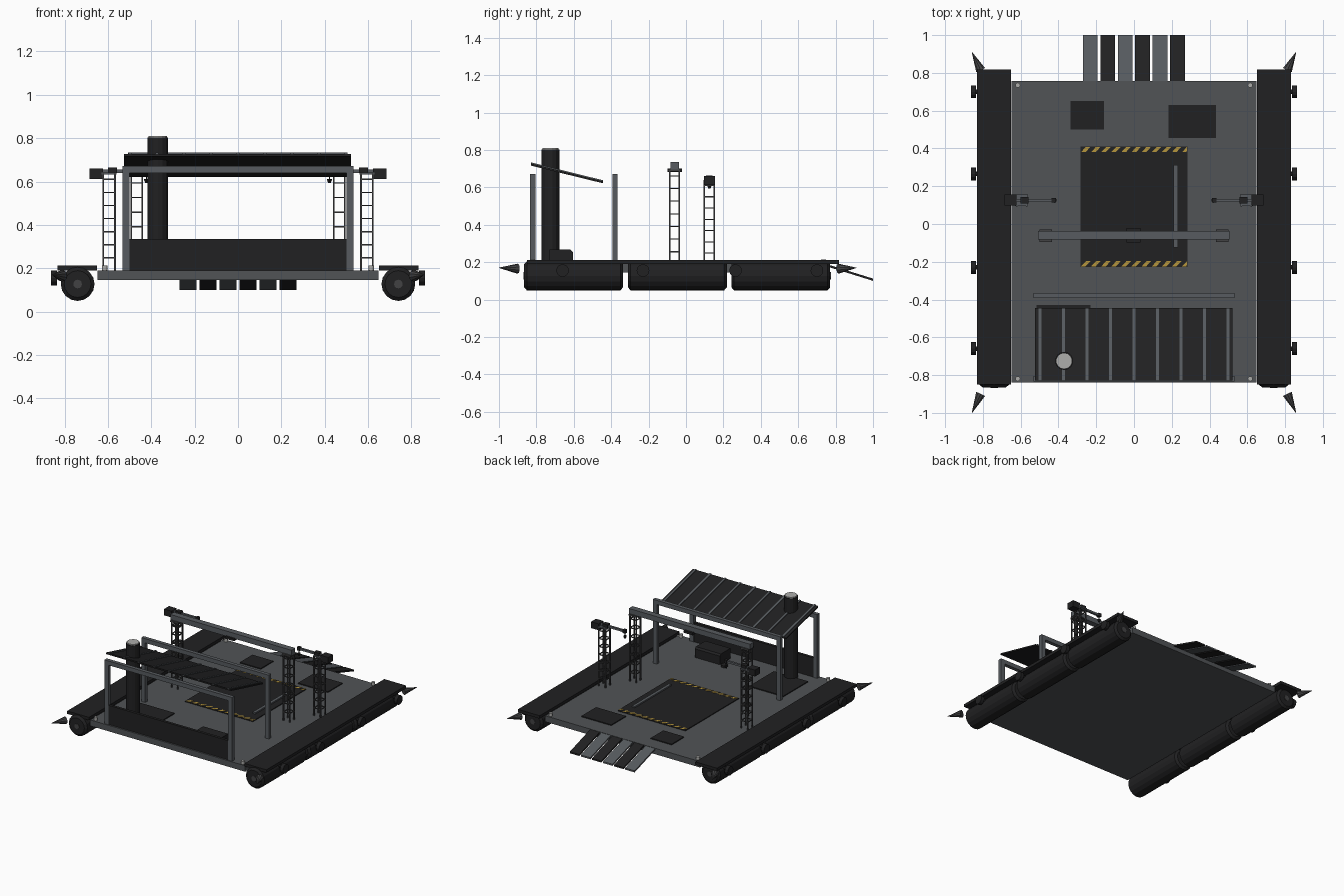
import bpy, bmesh, math
from mathutils import Vector, Matrix

if "Cube" in bpy.data.objects:
    bpy.data.objects.remove(bpy.data.objects["Cube"])


def mat(name, r, g, b):
    m = bpy.data.materials.new(name)
    m.diffuse_color = (r, g, b, 1)
    m.use_nodes = True
    m.node_tree.nodes["Principled BSDF"].inputs["Base Color"].default_value = m.diffuse_color
    return m


BLACK = mat("black_rubber", 0.015, 0.015, 0.016)
STEEL = mat("grey_steel", 0.095, 0.105, 0.115)
DECK = mat("deck_grey", 0.082, 0.088, 0.094)
SPIKE = mat("dark_iron", 0.055, 0.055, 0.057)
LIGHT = mat("light_metal", 0.42, 0.42, 0.41)
YELLOW = mat("warning_yellow", 0.46, 0.30, 0.045)


class Part:
    """Collects simple solids into one named object."""

    def __init__(self, name, material):
        self.name, self.material, self.bm = name, material, bmesh.new()

    def box(self, x0, x1, y0, y1, z0, z1):
        m = Matrix.Translation(((x0 + x1) / 2, (y0 + y1) / 2, (z0 + z1) / 2))
        bmesh.ops.create_cube(self.bm, size=1, matrix=m @ Matrix.Diagonal((x1 - x0, y1 - y0, z1 - z0, 1)))
        return self

    def rod(self, a, b, r0, r1=None, sides=12):
        a, b = Vector(a), Vector(b)
        d = b - a
        m = Matrix.Translation((a + b) / 2) @ d.to_track_quat('Z', 'Y').to_matrix().to_4x4()
        bmesh.ops.create_cone(self.bm, cap_ends=True, segments=sides, radius1=r0,
                              radius2=r0 if r1 is None else r1, depth=d.length, matrix=m)
        return self

    def prism(self, pts, offset):
        """Extrude a flat outline along an offset."""
        lo = [self.bm.verts.new(p) for p in pts]
        hi = [self.bm.verts.new(Vector(p) + Vector(offset)) for p in pts]
        self.bm.faces.new(lo)
        self.bm.faces.new(hi[::-1])
        for i in range(len(pts)):
            j = (i + 1) % len(pts)
            self.bm.faces.new((lo[j], lo[i], hi[i], hi[j]))
        return self

    def tower(self, x0, x1, y0, y1, z0, z1, rungs, t=0.008):
        """Four-legged lattice with square rings of rungs."""
        for x in (x0, x1 - t):
            for y in (y0, y1 - t):
                self.box(x, x + t, y, y + t, z0, z1)
        for i in range(1, rungs + 1):
            z = z0 + (z1 - z0) * i / (rungs + 0.5)
            for x in (x0, x1 - t):
                self.box(x + .001, x + t - .001, y0, y1, z - .003, z + .003)
            for y in (y0, y1 - t):
                self.box(x0, x1, y + .001, y + t - .001, z - .003, z + .003)
        return self

    def done(self):
        bmesh.ops.recalc_face_normals(self.bm, faces=self.bm.faces)
        me = bpy.data.meshes.new(self.name)
        self.bm.to_mesh(me)
        self.bm.free()
        me.materials.append(self.material)
        ob = bpy.data.objects.new(self.name, me)
        bpy.context.collection.objects.link(ob)
        return ob


# Main deck
Part("deck", DECK).box(-.648, .648, -.84, .757, .145, .19).done()

# Side floats, walkways, fenders and corner spikes
floats, walks = Part("floats", BLACK), Part("walkways", BLACK)
fenders, spikes = Part("fenders", BLACK), Part("corner_spikes", SPIKE)
hubs = Part("float_hubs", SPIKE)
for s in (-1, 1):
    x = s * .74
    for y0 in (-.865, -.31, .243):
        y1, c, z, r = y0 + .528, .014, .127, .078
        floats.rod((x, y0 + c, z), (x, y1 - c, z), r, sides=16)
        floats.rod((x, y0, z), (x, y0 + c, z), r - .016, r, sides=16)
        floats.rod((x, y1 - c, z), (x, y1, z), r, r - .016, sides=16)
    for y in (-.866, .772):
        hubs.rod((x, y - .003, .127), (x, y + .003, .127), .02)
    xa, xb = sorted((s * .65, s * .832))
    walks.box(xa, xb, -.85, .818, .19, .212)
    for y in (-.66, -.23, .265, .70):
        fenders.rod((s * .836, y, .155), (s * .862, y, .155), .034)
        fenders.rod((s * .79, y, .165), (s * .84, y, .165), .012, sides=8)
    for e, ya, yb in ((-1, -.9, -1.0), (1, .815, .91)):
        spikes.rod((s * .812, ya, .165), (s * .858, yb, .17), .027, .001, sides=10)
for p in (floats, walks, fenders, spikes, hubs):
    p.done()

# Loading ramp planks, alternating colours
ramps = [Part("ramp_planks_grey", STEEL), Part("ramp_planks_black", BLACK)]
for i in range(6):
    x = -.271 + i * .0925
    ramps[i % 2].prism([(x, .75, .178), (x, 1.0, .100), (x, 1.0, .112), (x, .75, .19)], (.079, 0, 0))
for p in ramps:
    p.done()

# Cargo hatch with rail and striped warning edges
Part("cargo_hatch", BLACK).box(-.283, .283, -.227, .41, .188, .196).done()
Part("hatch_rail", STEEL).box(.21, .232, -.125, .312, .195, .206).done()
stripes = Part("warning_stripes", YELLOW)
for y in (-.225, .38):
    for i in range(11):
        x = -.281 + i * .0535
        stripes.prism([(x, y, .195), (x + .024, y, .195), (min(x + .05, .283), y + .028, .195),
                       (min(x + .026, .283 - .003), y + .028, .195)], (0, 0, .003))
stripes.done()

# Flat floor plates
(Part("floor_plates", BLACK).box(-.335, -.16, .5, .65, .188, .197)
 .box(.183, .433, .455, .63, .188, .197)
 .box(-.515, -.23, -.72, -.428, .188, .197).done())

# Corner bollards
bollards = Part("bollards", LIGHT)
for x in (-.615, .615):
    for y in (-.82, .735):
        bollards.rod((x, y, .188), (x, y, .213), .013)
bollards.done()

# Shelter frames
frames = Part("shelter_frames", STEEL)
for y in (-.833, -.393):
    for x in (-.533, .5):
        frames.box(x, x + .033, y, y + .028, .188, .672)
    frames.box(-.5, .5, y, y + .028, .64, .672)
frames.done()
Part("front_wall", BLACK).box(-.5, .5, -.829, -.808, .188, .335).done()

# Sloping roof with ribs
Part("roof", BLACK).prism([(-.525, -.828, .716), (-.525, -.445, .622), (-.525, -.445, .632),
                           (-.525, -.828, .727)], (1.046, 0, 0)).done()
ribs = Part("roof_ribs", STEEL)
for i in range(9):
    x = -.505 + i * .1245
    ribs.prism([(x, -.828, .724), (x, -.445, .629), (x, -.445, .638), (x, -.828, .733)], (.014, 0, 0))
ribs.done()

# Chimney with pale cap
Part("chimney", BLACK).rod((-.37, -.725, .188), (-.37, -.725, .802), .048, sides=14).done()
Part("chimney_cap", LIGHT).rod((-.37, -.725, .80), (-.37, -.725, .81), .043, sides=14).done()

# Control desk and stool
Part("control_desk", BLACK).prism([(.14, -.73, .188), (.14, -.605, .188), (.14, -.605, .255),
                                   (.14, -.617, .267), (.14, -.73, .267)], (.21, 0, 0)).done()
Part("stool", BLACK).rod((.1, -.6, .188), (.1, -.6, .205), .024).done()

# Overhead gantry: two lattice towers, beam and trolley
gantry = Part("gantry_towers", SPIKE)
gantry.tower(-.497, -.438, -.092, -.032, .188, .695, 7)
gantry.tower(.438, .497, -.092, -.032, .188, .695, 7)
gantry.box(-.5, -.435, -.095, -.029, .685, .697).box(.435, .5, -.095, -.029, .685, .697)
gantry.done()
Part("gantry_beam", STEEL).box(-.508, .505, -.083, -.038, .695, .735).done()
Part("gantry_trolley", BLACK).box(-.04, .035, -.098, -.022, .683, .70).done()

# Side cranes: lattice mast, arm, winch and hook
masts, arms = Part("crane_masts", SPIKE), Part("crane_arms", STEEL)
winches, hooks = Part("crane_winches", BLACK), Part("crane_hooks", BLACK)
for s in (-1, 1):
    span = lambda a, b: sorted((s * a, s * b))
    masts.tower(*span(.563, .626), .093, .155, .188, .64, 7)
    arms.box(*span(.42, .64), .117, .133, .64, .655)
    arms.box(*span(.56, .63), .095, .155, .632, .642)
    winches.box(*span(.622, .685), .097, .155, .612, .66)
    winches.box(*span(.558, .6), .108, .142, .64, .664)
    hooks.box(*span(.412, .436), .113, .137, .635, .66)
    hooks.rod((s * .422, .125, .64), (s * .422, .125, .605), .003, sides=6)
    hooks.rod((s * .422, .125, .612), (s * .422, .125, .594), .013, .006, sides=8)
for p in (masts, arms, winches, hooks):
    p.done()
